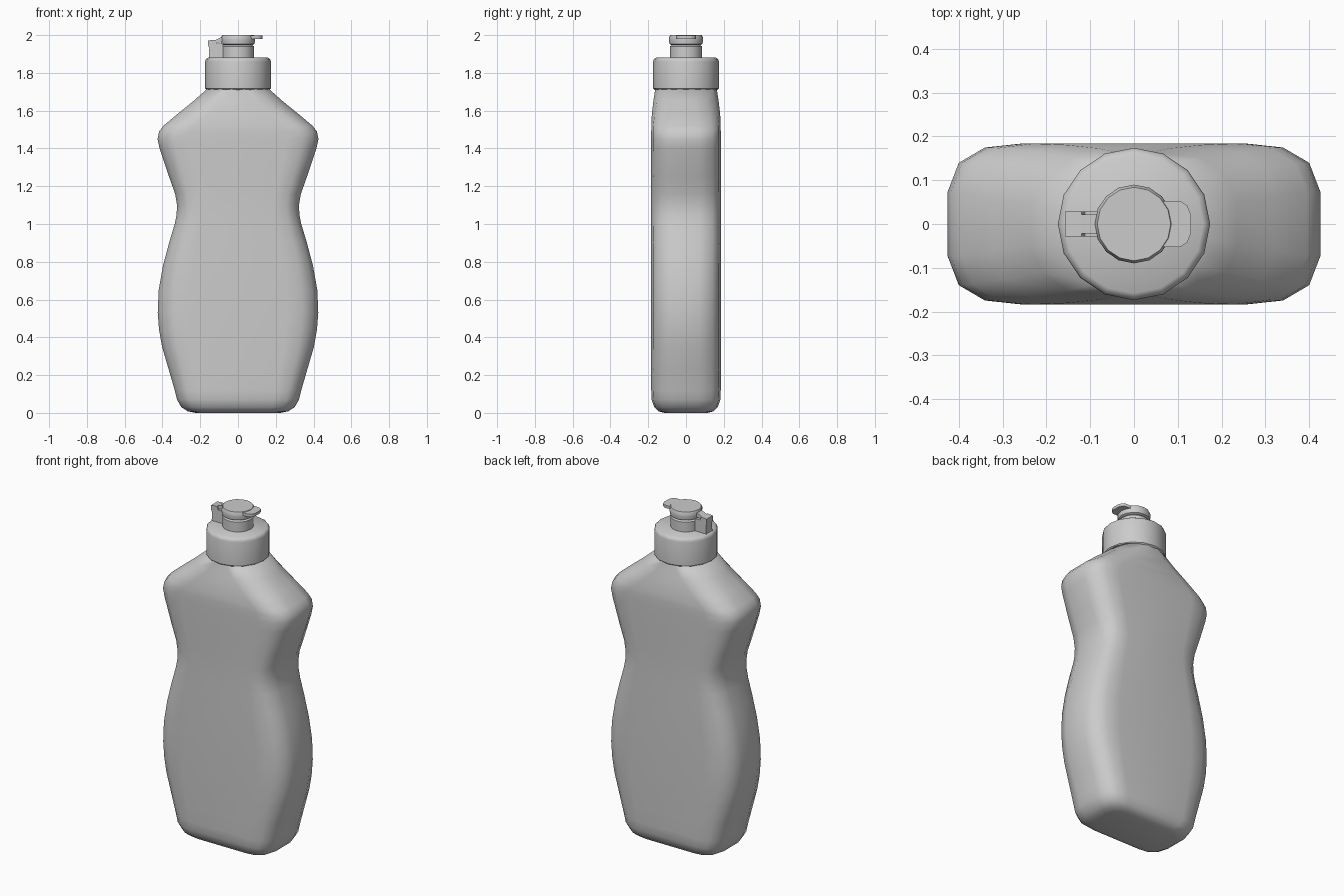
import bpy, bmesh, math

if "Cube" in bpy.data.objects:
    bpy.data.objects.remove(bpy.data.objects["Cube"])


def finish(name, bm, angle=40):
    bmesh.ops.recalc_face_normals(bm, faces=bm.faces[:])
    me = bpy.data.meshes.new(name)
    bm.to_mesh(me)
    bm.free()
    ob = bpy.data.objects.new(name, me)
    bpy.context.collection.objects.link(ob)
    bpy.ops.object.select_all(action='DESELECT')
    ob.select_set(True)
    bpy.context.view_layer.objects.active = ob
    bpy.ops.object.shade_smooth_by_angle(angle=math.radians(angle))
    return ob


def loft(name, rings, angle=40):
    """Skin a stack of equal-length closed rings and cap both ends."""
    bm = bmesh.new()
    loops = [[bm.verts.new(p) for p in ring] for ring in rings]
    n = len(loops[0])
    for a, b in zip(loops, loops[1:]):
        for i in range(n):
            j = (i + 1) % n
            bm.faces.new((a[i], a[j], b[j], b[i]))
    bm.faces.new(loops[0][::-1])
    bm.faces.new(loops[-1])
    return finish(name, bm, angle)


def lathe(name, profile, sides=16, angle=40):
    turn = [2 * math.pi * i / sides for i in range(sides)]
    return loft(name, [[(r * math.cos(a), r * math.sin(a), z) for a in turn]
                       for r, z in profile], angle)


def extrude_y(name, outline, half_y):
    return loft(name, [[(x, y, z) for x, z in outline] for y in (-half_y, half_y)])


# Body: rounded-rectangle sections blending to a round neck
QUARTER = [(1, .4), (.94, .76), (.8, .95), (.6, 1)]
ROUND = [(math.cos(math.radians(a)), math.sin(math.radians(a)))
         for a in (11.25, 33.75, 56.25, 78.75)]


def section(z, w, d, t):
    q = [(w * (a[0] * (1 - t) + b[0] * t), d * (a[1] * (1 - t) + b[1] * t))
         for a, b in zip(QUARTER, ROUND)]
    half = q + [(-x, y) for x, y in reversed(q)]
    return [(x, y, z) for x, y in half + [(-x, -y) for x, y in half]]


BODY = [  # height, half width, half depth, roundness
    (0, .225, .115, 0), (.008, .265, .145, 0), (.03, .3, .168, 0),
    (.07, .323, .182, 0), (.12, .335, .184, 0), (.23, .367, .184, 0),
    (.35, .402, .184, 0), (.44, .418, .184, 0), (.53, .425, .184, 0),
    (.65, .42, .184, 0), (.78, .397, .184, 0), (.9, .365, .184, 0),
    (1.0, .335, .184, 0), (1.05, .325, .184, 0), (1.1, .323, .184, 0),
    (1.16, .333, .184, 0), (1.25, .365, .184, 0), (1.4, .415, .184, 0),
    (1.45, .426, .184, 0), (1.49, .418, .184, 0), (1.52, .395, .184, .05),
    (1.58, .325, .182, .3), (1.65, .24, .175, .65), (1.715, .167, .166, 1)]
loft("bottle_body", [section(*s) for s in BODY], 60)

# Screw cap and the spout standing on it
lathe("screw_cap", [(.165, 1.71), (.174, 1.718), (.174, 1.86), (.17, 1.873), (.158, 1.881)])
lathe("spout", [(.085, 1.875), (.085, 1.94), (.075, 1.948), (.075, 1.96)])

# Flip lid with thumb tab
lathe("flip_lid", [(.076, 1.947), (.088, 1.954), (.09, 1.972), (.09, 1.986), (.084, 2.0)])
side = [(.05, .053), (.105, .053), (.122, .042), (.13, .022)]
tab = side + [(x, -y) for x, y in reversed(side)]
loft("thumb_tab", [[(x, y, z) for x, y in tab] for z in (1.98, 1.997)])

# Hinge: post behind the lid, with notched top and a strap to the lid
extrude_y("hinge_post", [(-.155, 1.875), (-.08, 1.875), (-.08, 1.955), (-.112, 1.955),
                         (-.12, 1.975), (-.158, 1.972), (-.158, 1.945), (-.152, 1.93)], .029)
extrude_y("hinge_strap", [(-.125, 1.958), (-.07, 1.965), (-.07, 1.99),
                          (-.095, 1.986), (-.125, 1.972)], .022)
